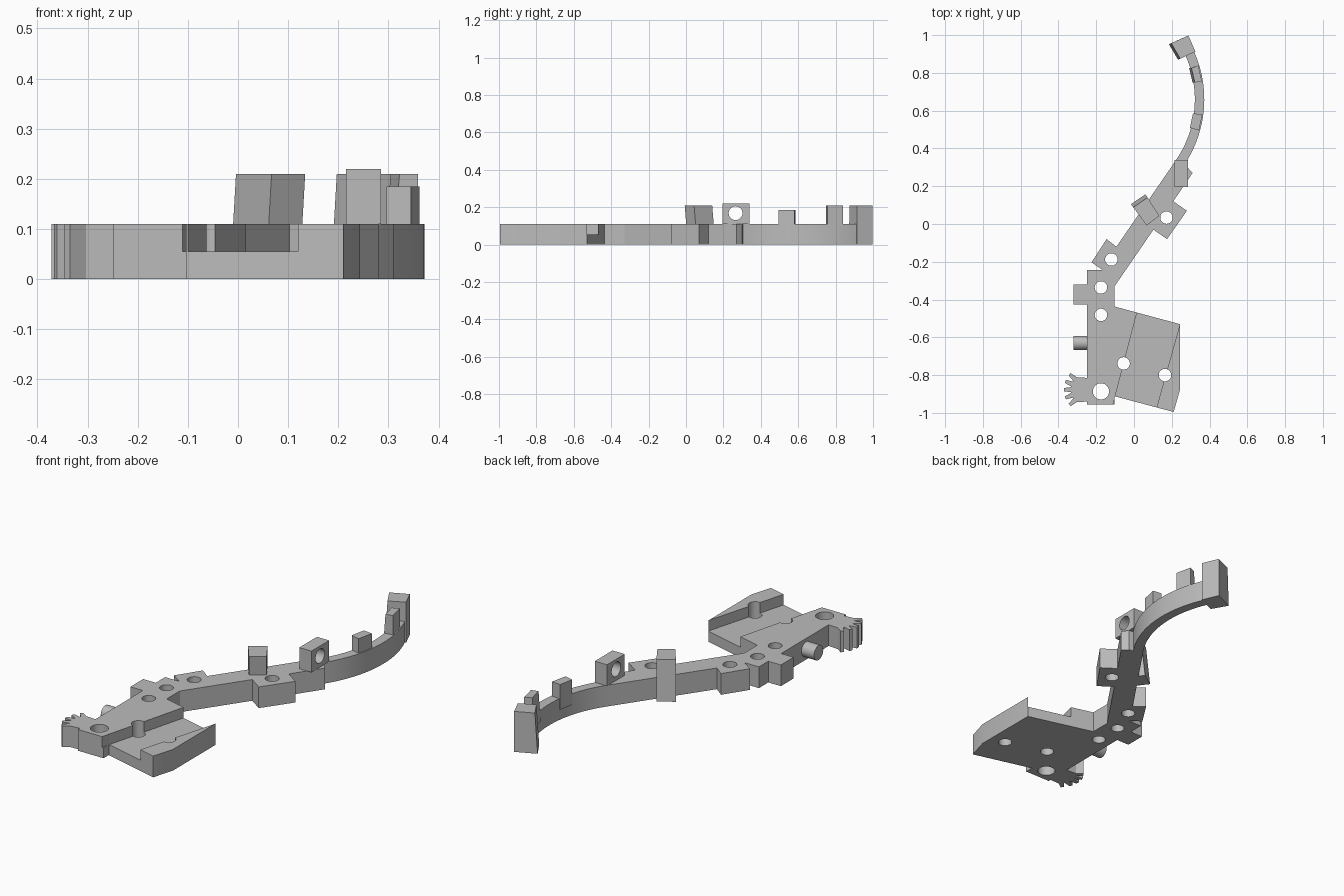
import bpy, bmesh, math
from mathutils import Vector, Matrix

cube = bpy.data.objects.get("Cube")
if cube:
    bpy.data.objects.remove(cube, do_unlink=True)

PLATE = 0.11   # plate thickness
FLOOR = 0.055  # half thickness
POST = 0.21    # post height

grey = bpy.data.materials.new("plain grey")
grey.use_nodes = True
colour = (0.5, 0.5, 0.5, 1)
grey.diffuse_color = colour
grey.node_tree.nodes["Principled BSDF"].inputs["Base Color"].default_value = colour


def finish(name, bm):
    bmesh.ops.recalc_face_normals(bm, faces=bm.faces)
    mesh = bpy.data.meshes.new(name)
    bm.to_mesh(mesh)
    bm.free()
    mesh.materials.append(grey)
    ob = bpy.data.objects.new(name, mesh)
    bpy.context.collection.objects.link(ob)
    return ob


def prism(name, outline, low, high, lean=None):
    """Extrude an outline upward; lean moves the listed top corners."""
    bm = bmesh.new()
    base = [bm.verts.new((x, y, low)) for x, y in outline]
    top = [bm.verts.new((x, y, high)) for x, y in outline]
    for i, shift in (lean or {}).items():
        top[i].co += Vector((*shift, 0))
    bm.faces.new(base)
    bm.faces.new(top)
    n = len(base)
    for i in range(n):
        j = (i + 1) % n
        bm.faces.new((base[i], base[j], top[j], top[i]))
    return finish(name, bm)


def cylinder(name, centre, radius, depth, axis="Z"):
    bm = bmesh.new()
    turn = Matrix.Rotation(math.pi / 2, 4, "Y") if axis == "X" else Matrix()
    bmesh.ops.create_cone(bm, cap_ends=True, segments=32, radius1=radius,
                          radius2=radius, depth=depth,
                          matrix=Matrix.Translation(centre) @ turn)
    return finish(name, bm)


def select(ob):
    bpy.ops.object.select_all(action="DESELECT")
    ob.select_set(True)
    bpy.context.view_layer.objects.active = ob


def cut(ob, cutter):
    select(ob)
    mod = ob.modifiers.new("cut", "BOOLEAN")
    mod.operation = "DIFFERENCE"
    mod.solver = "EXACT"
    mod.object = cutter
    bpy.ops.object.modifier_apply(modifier=mod.name)
    bpy.data.objects.remove(cutter, do_unlink=True)


def smooth(ob):
    select(ob)
    bpy.ops.object.shade_smooth_by_angle(angle=math.radians(25))


def polar(centre, radius, degrees):
    a = math.radians(degrees)
    return centre[0] + radius * math.cos(a), centre[1] + radius * math.sin(a)


# Main plate with grip, wing, slanted arm and side tabs
plate = prism("main_plate", [
    (-.248, -.955), (-.103, -.955), (-.103, -.912), (.21, -.995), (.243, -.88),
    (.243, -.53), (-.103, -.437), (-.103, -.33), (.103, -.03), (.175, -.08),
    (.28, .07), (.208, .12), (.31, .27), (.283, .30), (.26, .304), (.219, .333),
    (-.093, -.12), (-.145, -.08), (-.225, -.203), (-.167, -.243), (-.248, -.243),
    (-.248, -.32), (-.32, -.32), (-.32, -.425), (-.248, -.425)], 0, PLATE)

# Sunken channel across the wing
cut(plate, prism("channel_cutter", [
    (.042, -.368), (-.126, -1.013), (.092, -1.07), (.271, -.43)], FLOOR, PLATE + .1))

# Round holes through the plate
for x, y, r in [(-.055, -.738, .033), (.164, -.80, .033), (-.175, -.886, .043),
                (-.175, -.481, .033), (-.175, -.336, .033), (-.12, -.188, .033),
                (.172, .034, .033)]:
    cut(plate, cylinder("hole_cutter", (x, y, FLOOR), r, .4))
smooth(plate)

# Curved rail
HUB, INNER, OUTER = (-.248, .66), .57, .62
angles = [-35 + 59.5 * i / 24 for i in range(25)]
rail = prism("curved_rail", [polar(HUB, OUTER, a) for a in angles]
             + [polar(HUB, INNER, a) for a in reversed(angles)], 0, PLATE)
smooth(rail)


# Posts standing on the rail
def rail_post(name, start, end, height, lean=0):
    outline = [polar(HUB, OUTER - .005, start), polar(HUB, OUTER - .005, end),
               polar(HUB, INNER - .005, end), polar(HUB, INNER - .005, start)]
    prism(name, outline, FLOOR, height, {2: (lean, 0), 3: (lean, 0)})


rail_post("lower_rail_post", -15.5, -7.5, .185)
rail_post("upper_rail_post", 9, 17, POST, .012)

# Block at the rail tip, its inner face leaning
prism("tip_block", [(.233, .87), (.325, .913), (.288, .998), (.185, .952)],
      0, POST, {0: (.012, .005), 3: (.012, .005)})

# Leaning post beside the arm
slide = (.012, -.017)
prism("leaning_post", [(.055, .01), (.122, .06), (.06, .157), (-.016, .105)],
      0, POST, {i: slide for i in range(4)})

# Upright lug with a cross hole
lug = prism("cross_hole_lug", [(.215, .195), (.285, .195), (.285, .34), (.215, .34)],
            PLATE, .22)
cut(lug, cylinder("lug_cutter", (.25, .265, .168), .037, .3, "X"))
smooth(lug)

# Side knob
smooth(cylinder("side_knob", (-.283, -.63, FLOOR), .038, .074, "X"))

# Toothed fan on the grip
PIVOT = (-.25, -.877)
fan = [(-.246, -.94), (-.246, -.815)]
for i in range(5):
    mid = 138 + 21 * i
    for step, radius in ((-9, .085), (-4, .122), (4, .122), (9, .085)):
        fan.append(polar(PIVOT, radius, mid + step))
prism("toothed_fan", fan, 0, PLATE)
